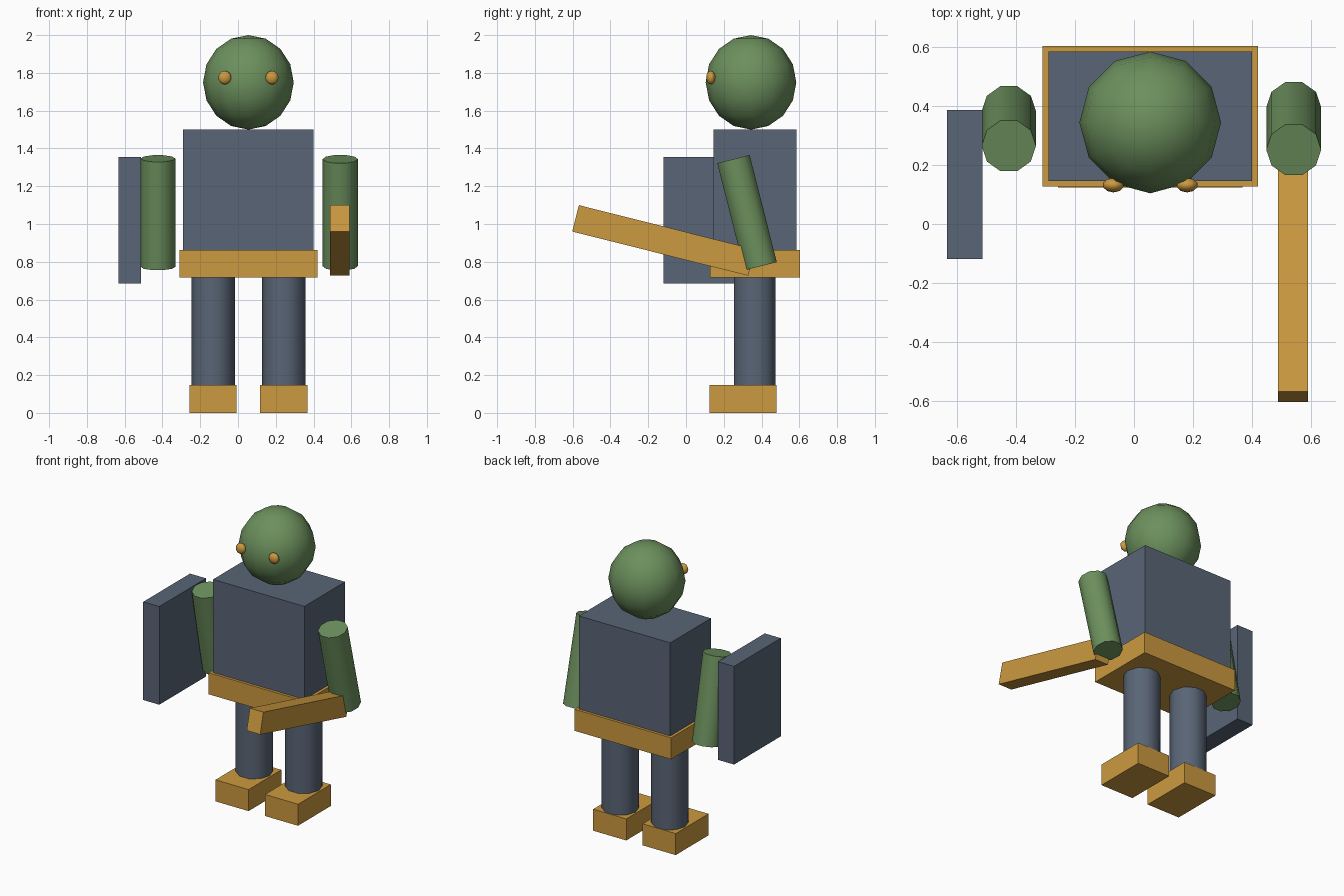
import bpy
from math import radians, pi

if "Cube" in bpy.data.objects:
    bpy.data.objects.remove(bpy.data.objects["Cube"], do_unlink=True)


def material(name, colour):
    mat = bpy.data.materials.new(name)
    mat.use_nodes = True
    mat.diffuse_color = (*colour, 1)
    mat.node_tree.nodes["Principled BSDF"].inputs["Base Color"].default_value = (*colour, 1)
    return mat


green = material("skin green", (0.15, 0.28, 0.11))
slate = material("slate blue", (0.10, 0.13, 0.18))
gold = material("ochre gold", (0.60, 0.32, 0.05))


def finish(name, mat, smooth):
    obj = bpy.context.object
    obj.name = name
    obj.data.materials.append(mat)
    if smooth:
        bpy.ops.object.shade_smooth_by_angle(angle=radians(40))
    return obj


def box(name, mat, centre, size, tilt=0):
    bpy.ops.mesh.primitive_cube_add(size=1, location=centre, rotation=(radians(tilt), 0, 0))
    bpy.context.object.scale = size
    return finish(name, mat, False)


def tube(name, mat, centre, radius, length, tilt=0):
    # ten-sided limb with corners on the sides
    bpy.ops.mesh.primitive_cylinder_add(vertices=10, radius=radius, depth=length,
                                        location=centre, rotation=(radians(tilt), 0, pi / 2))
    obj = bpy.context.object
    obj.rotation_mode = 'ZYX'
    obj.rotation_euler = (0, radians(tilt), pi / 2)
    # turn the profile first, then lean the limb forward
    obj.rotation_mode = 'XYZ'
    obj.rotation_euler = (0, 0, pi / 2)
    bpy.ops.object.transform_apply(location=False, rotation=True, scale=False)
    obj.rotation_euler = (radians(tilt), 0, 0)
    return finish(name, mat, True)


def ball(name, mat, centre, size, segments, rings):
    bpy.ops.mesh.primitive_uv_sphere_add(segments=segments, ring_count=rings, radius=1, location=centre)
    bpy.context.object.scale = size
    return finish(name, mat, True)


MID_X, MID_Y = 0.055, 0.365

# Torso and belt
box("torso", slate, (MID_X, MID_Y, 1.18), (0.69, 0.44, 0.64))
box("belt", gold, (MID_X, MID_Y, 0.79), (0.73, 0.477, 0.147))

# Head and eyes
ball("head", green, (MID_X, 0.344, 1.75), (0.24, 0.24, 0.25), 12, 8)
for side, sign in (("right", -1), ("left", 1)):
    ball(side + "_eye", gold, (MID_X + sign * 0.125, 0.132, 1.775), (0.036, 0.025, 0.036), 10, 8)

    # Legs and feet
    tube(side + "_leg", slate, (MID_X + sign * 0.187, 0.364, 0.43), 0.115, 0.60)
    box(side + "_foot", gold, (MID_X + sign * 0.187, 0.301, 0.0735), (0.25, 0.354, 0.147))

# Arms
tube("right_arm", green, (-0.424, 0.323, 1.06), 0.092, 0.585, 11.5)
tube("left_arm", green, (0.541, 0.323, 1.06), 0.093, 0.585, 14.2)

# Shield and club
box("shield", slate, (-0.573, 0.134, 1.02), (0.121, 0.505, 0.671))
box("club", gold, (0.538, -0.119, 0.913), (0.102, 0.96, 0.144), -14.1)
